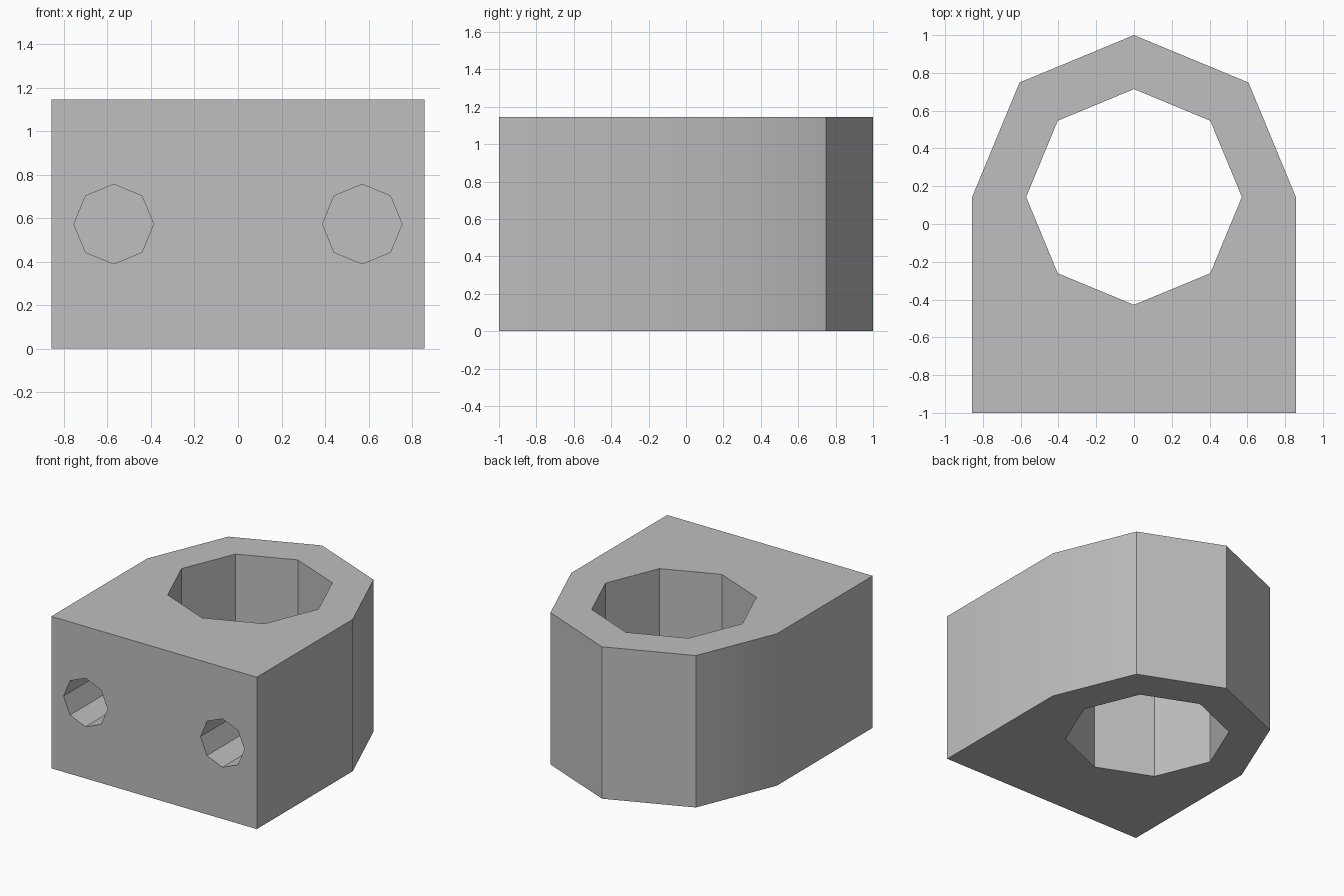
import bpy, bmesh, math

cube = bpy.data.objects.get("Cube")
if cube:
    bpy.data.objects.remove(cube, do_unlink=True)

HEIGHT = 1.145
CENTRE_Y = 0.143
OUTER, BORE = 0.857, 0.571
HOLE, HOLE_X, HOLE_END = 0.183, 0.571, -0.43

grey = bpy.data.materials.new("plain_grey")
grey.use_nodes = True
colour = (0.52, 0.52, 0.52, 1)
grey.diffuse_color = colour
grey.node_tree.nodes["Principled BSDF"].inputs["Base Color"].default_value = colour


def arc(radius, steps):
    """Points on an octagon, starting at +x."""
    return [(radius * math.cos(i * math.pi / 4), radius * math.sin(i * math.pi / 4))
            for i in range(steps)]


def prism(name, base, offset):
    """Extrude a flat outline along an offset."""
    bm = bmesh.new()
    face = bm.faces.new([bm.verts.new(p) for p in base])
    new = bmesh.ops.extrude_face_region(bm, geom=[face])["geom"]
    bmesh.ops.translate(bm, vec=offset,
                        verts=[v for v in new if isinstance(v, bmesh.types.BMVert)])
    bmesh.ops.recalc_face_normals(bm, faces=bm.faces)
    mesh = bpy.data.meshes.new(name)
    bm.to_mesh(mesh)
    bm.free()
    mesh.materials.append(grey)
    obj = bpy.data.objects.new(name, mesh)
    bpy.context.collection.objects.link(obj)
    return obj


# Block with a square front and a half-octagon back
outline = [(x, y + CENTRE_Y, 0) for x, y in arc(OUTER, 5)]
outline += [(-OUTER, -1, 0), (OUTER, -1, 0)]
block = prism("clamp_block", outline, (0, 0, HEIGHT))

# Vertical bore and two blind holes in the front
cutters = [prism("bore_cutter",
                 [(x, y + CENTRE_Y, -0.1) for x, y in arc(BORE, 8)],
                 (0, 0, HEIGHT + 0.2))]
for side, name in ((-1, "right_hole_cutter"), (1, "left_hole_cutter")):
    ring = [(side * HOLE_X + x, -1.1, HEIGHT / 2 + z) for x, z in arc(HOLE, 8)]
    cutters.append(prism(name, ring, (0, HOLE_END + 1.1, 0)))

bpy.ops.object.select_all(action="DESELECT")
block.select_set(True)
bpy.context.view_layer.objects.active = block
for cutter in cutters:
    cutter.hide_render = True
    mod = block.modifiers.new(cutter.name, "BOOLEAN")
    mod.operation = "DIFFERENCE"
    mod.solver = "EXACT"
    mod.object = cutter
    bpy.ops.object.modifier_apply(modifier=mod.name)
    bpy.data.objects.remove(cutter, do_unlink=True)

# Soft blend where the sides meet the back, crisp elsewhere
bpy.ops.object.shade_smooth_by_angle(angle=math.radians(30))
